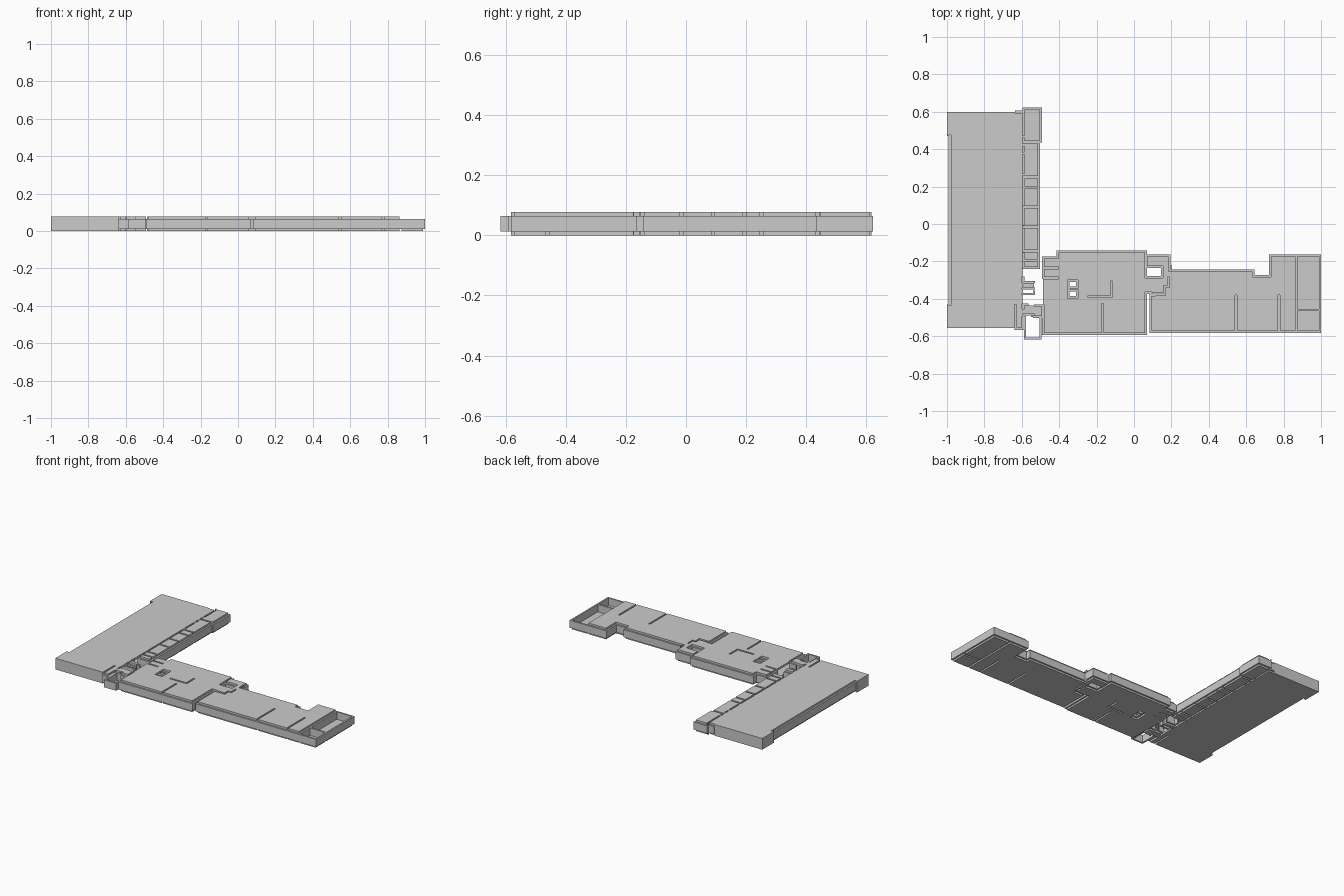
import bpy, bmesh

if "Cube" in bpy.data.objects:
    bpy.data.objects.remove(bpy.data.objects["Cube"])

T = 0.0055                      # half wall thickness
FLOOR, WALL, TOP = 0.013, 0.064, 0.077


def inside(x, y, rects):
    return any(a < x < c and b < y < d for a, b, c, d in rects)


def plate(name, adds, cuts, z0, z1):
    """Extruded union of rectangles minus cut rectangles, without inner faces."""
    rects = adds + cuts
    xs = sorted({round(v, 4) for r in rects for v in (r[0], r[2])})
    ys = sorted({round(v, 4) for r in rects for v in (r[1], r[3])})
    solid = set()
    for i in range(len(xs) - 1):
        for j in range(len(ys) - 1):
            mx, my = (xs[i] + xs[i + 1]) / 2, (ys[j] + ys[j + 1]) / 2
            if inside(mx, my, adds) and not inside(mx, my, cuts):
                solid.add((i, j))
    bm = bmesh.new()
    verts = {}

    def v(i, j, z):
        if (i, j, z) not in verts:
            verts[i, j, z] = bm.verts.new((xs[i], ys[j], z))
        return verts[i, j, z]

    for i, j in solid:
        ring = [(i, j), (i + 1, j), (i + 1, j + 1), (i, j + 1)]
        bm.faces.new([v(*p, z1) for p in ring])
        bm.faces.new([v(*p, z0) for p in reversed(ring)])
        for k, (di, dj) in enumerate([(0, -1), (1, 0), (0, 1), (-1, 0)]):
            if (i + di, j + dj) not in solid:
                p, q = ring[k], ring[(k + 1) % 4]
                bm.faces.new([v(*p, z0), v(*q, z0), v(*q, z1), v(*p, z1)])
    bmesh.ops.dissolve_limit(bm, angle_limit=0.01, verts=bm.verts[:], edges=bm.edges[:])
    me = bpy.data.meshes.new(name)
    bm.to_mesh(me)
    bm.free()
    ob = bpy.data.objects.new(name, me)
    bpy.context.collection.objects.link(ob)
    return ob


def h(y, x0, x1):               # wall running along x
    return (x0 - T, y - T, x1 + T, y + T)


def w(x, y0, y1):               # wall running along y
    return (x - T, y0 - T, x + T, y1 + T)


def path(*pts):                 # chain of axis-aligned walls
    return [(min(a[0], b[0]) - T, min(a[1], b[1]) - T,
             max(a[0], b[0]) + T, max(a[1], b[1]) + T) for a, b in zip(pts, pts[1:])]


# Left hall: outer walls flush with the slabs, and a stepped west wall
hall_flush = [(-1, .588, -.6, .6), (-1, -.555, -.64, -.543),
              (-1, .47, -.985, .6), (-1, -.555, -.985, -.43)]
hall_walls = [w(-.985, -.43, .47), h(.6, -.63, -.59), h(-.56, -.632, -.595),
              w(-.634, -.56, -.435), w(-.592, -.56, -.5)]

# Side rooms along the hall
side_walls = path((-.59, .48), (-.59, .617), (-.498, .617), (-.498, .44),
                  (-.507, .44), (-.507, -.235))
side_walls += [w(-.59, a, b) for a, b in
               [(.435, .455), (.39, .41), (.275, .365), (.2, .25), (.105, .19), (0, .08),
                (-.14, -.03), (-.185, -.16), (-.235, -.21)]]
side_walls += [h(y, -.59, -.507) for y in (.437, .25, .195, .09, -.015, -.145, -.195, -.235)]

# Stair core beside the hall
core_walls = path((-.582, -.49), (-.582, -.612), (-.5, -.612), (-.5, -.5))
core_walls += [h(y, -.592, -.535) for y in (-.31, -.345, -.375)]
core_walls += [w(-.592, -.31, -.285), w(-.592, -.45, -.43), h(-.43, -.59, -.57),
               w(-.535, -.375, -.36), h(-.435, -.53, -.49), h(-.485, -.585, -.54),
               h(-.497, -.535, -.49)]

# Middle block
mid_walls = path((-.487, -.285), (-.487, -.18), (-.408, -.18), (-.408, -.147),
                 (.063, -.147), (.063, -.28))
mid_walls += path((-.487, -.435), (-.487, -.587), (.063, -.587), (.063, -.375))
mid_walls += [h(-.235, -.487, -.41), h(-.288, -.487, -.41), w(-.168, -.58, -.43)]
mid_walls += path((-.24, -.388), (-.12, -.388), (-.12, -.31))
shaft_walls = [w(-.35, -.39, -.305)] + [h(y, -.35, -.305) for y in (-.305, -.34, -.355, -.39)]
shaft_walls += [w(-.305, -.34, -.305), w(-.305, -.39, -.355)]

# Link between the middle and right blocks
link_walls = path((.063, -.168), (.19, -.168), (.19, -.248))
link_walls += [h(-.23, .063, .15), h(-.283, .063, .15), w(.15, -.283, -.23),
               h(-.368, .063, .09)]
link_walls += path((.1, -.378), (.162, -.378), (.162, -.335), (.184, -.335), (.184, -.29))

# Right block with the open end rooms
right_walls = path((.19, -.248), (.638, -.248), (.638, -.278), (.726, -.278), (.726, -.169),
                   (.9945, -.169), (.9945, -.576), (.088, -.576), (.088, -.38), (.11, -.38))
right_walls += [w(.545, -.57, -.385), w(.775, -.57, -.385)]
end_walls = [w(.868, -.57, -.17), h(-.46, .868, .99)]

walls = (hall_walls + side_walls + core_walls + mid_walls + shaft_walls
         + link_walls + right_walls + end_walls)
holes = [(-.345, -.34, -.31, -.305), (-.345, -.39, -.31, -.355)]

# Slab footprints
rooms = [(-.985, -.555, -.595, .6), (-1, .47, -.98, .6), (-1, -.555, -.98, -.43),
         (-.6, .437, -.498, .617), (-.6, -.235, -.507, .44),
         (-.6, -.485, -.53, -.435), (-.55, -.497, -.487, -.435),
         (-.592, -.345, -.535, -.31),
         (-.487, -.587, .063, -.18), (-.408, -.19, .063, -.147),
         (.06, -.368, .2, -.283), (.06, -.23, .19, -.168), (.15, -.3, .2, -.22),
         (.088, -.576, .64, -.378), (.16, -.4, .638, -.248),
         (.63, -.576, .73, -.278), (.726, -.576, .868, -.169)]
open_end = [(.868, -.576, .9945, -.169)]

plate("floor_slab", rooms + open_end, walls + holes, 0, FLOOR)
plate("ceiling_slab", rooms, walls + holes, WALL - .001, TOP)
plate("walls", walls + hall_flush, [], FLOOR - .001, WALL)
